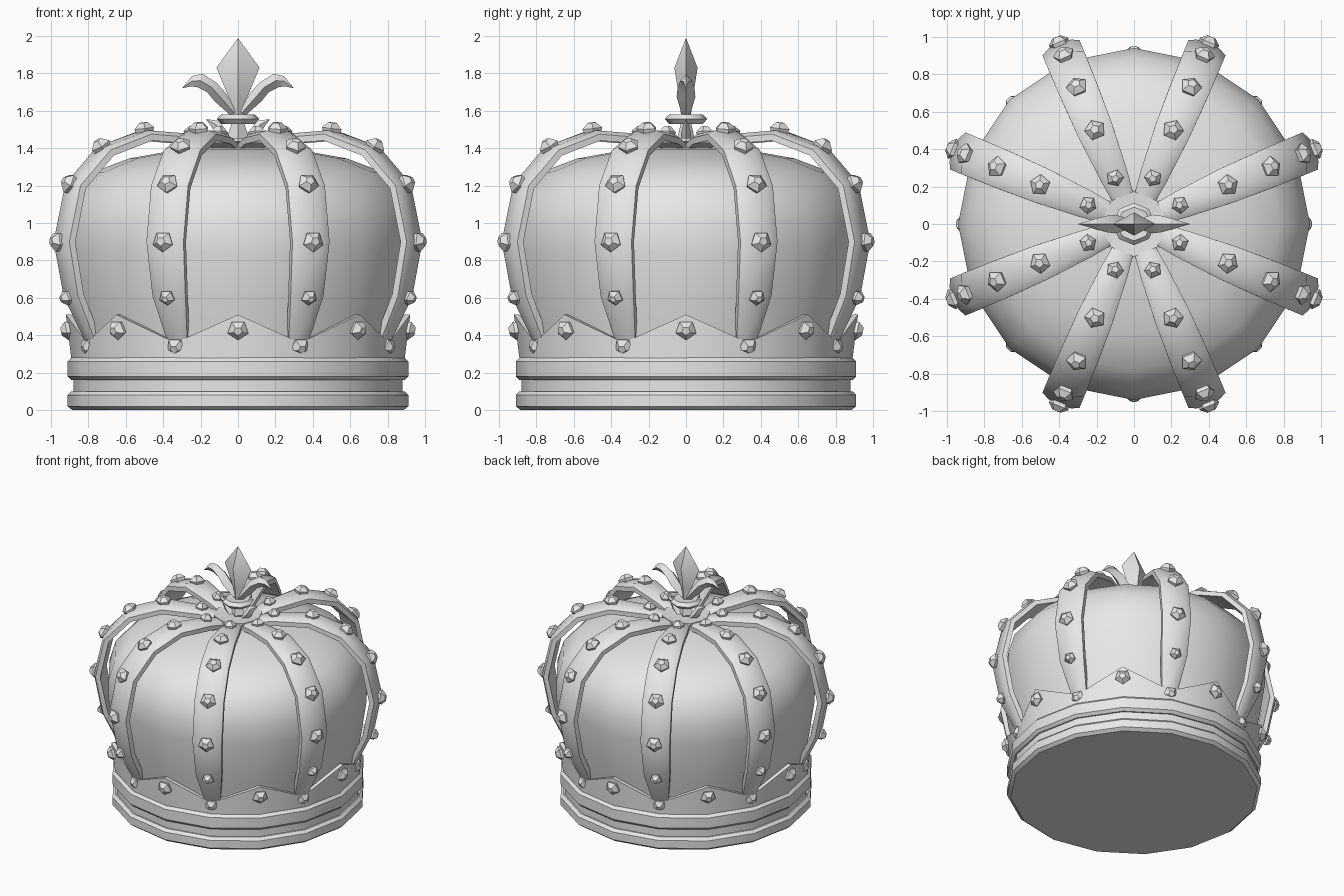
import bpy, math
from mathutils import Vector, Matrix

old = bpy.data.objects.get("Cube")
if old:
    bpy.data.objects.remove(old)

grey = bpy.data.materials.new("plain_light_grey")
grey.use_nodes = True
GREY = (0.8, 0.8, 0.8, 1)
grey.diffuse_color = GREY
grey.node_tree.nodes["Principled BSDF"].inputs["Base Color"].default_value = GREY

SIDES = 16
STEP = math.tau / SIDES


def build(name, verts, faces, angle=35):
    """Make an object with clean normals, smooth below the given angle."""
    import bmesh
    mesh = bpy.data.meshes.new(name)
    mesh.from_pydata([tuple(v) for v in verts], [], faces)
    bm = bmesh.new()
    bm.from_mesh(mesh)
    bmesh.ops.remove_doubles(bm, verts=bm.verts, dist=0.0005)
    bmesh.ops.recalc_face_normals(bm, faces=bm.faces)
    bm.to_mesh(mesh)
    bm.free()
    mesh.materials.append(grey)
    mesh.shade_smooth()
    mesh.set_sharp_from_angle(angle=math.radians(angle))
    obj = bpy.data.objects.new(name, mesh)
    bpy.context.collection.objects.link(obj)
    return obj


def skin(name, rows, caps=False, loop=False, angle=35):
    """Bridge equal closed rings of points."""
    n, m = len(rows[0]), len(rows)
    faces = []
    for i in range(m if loop else m - 1):
        for j in range(n):
            k, up = (j + 1) % n, (i + 1) % m
            faces.append((i * n + j, i * n + k, up * n + k, up * n + j))
    if caps:
        faces += [tuple(range(n)), tuple(range((m - 1) * n, m * n))]
    return build(name, [p for row in rows for p in row], faces, angle)


def polar(r, a, z):
    return Vector((r * math.cos(a), r * math.sin(a), z))


def lathe(name, profile, sides=SIDES, loop=False, angle=35):
    rows = [[polar(r, j * math.tau / sides, z) for j in range(sides)] for r, z in profile]
    return skin(name, rows, caps=not loop, loop=loop, angle=angle)


def gem(name, pos, normal, size):
    """Low five-sided cut stone, pointing downwards."""
    across = Vector((0, 0, 1)).cross(normal).normalized()
    up = normal.cross(across)
    rows = []
    for scale, height in ((0.85, -0.015), (1, 0.012), (0.42, 0.042)):
        ring = []
        for j in range(5):
            a = -math.pi / 2 + j * math.tau / 5
            ring.append(pos + size * scale * (across * math.cos(a) + up * math.sin(a) * 0.95)
                        + normal * height)
        rows.append(ring)
    skin(name, rows, caps=True, angle=25)


# Base rings
lathe("base_band", [(0.885, 0), (0.91, 0.02), (0.91, 0.08), (0.89, 0.1)])
lathe("recessed_band", [(0.88, 0.09), (0.88, 0.17)])
lathe("upper_band", [(0.89, 0.16), (0.91, 0.18), (0.91, 0.26), (0.89, 0.28)])

# Pointed rim, peaks every second vertex
rim = [[], [], [], []]
for j in range(SIDES):
    a, peak = j * STEP, j % 2 == 0
    r, z = (0.92, 0.51) if peak else (0.875, 0.36)
    for row, (rr, zz) in zip(rim, ((0.89, 0.27), (r, z), (r - 0.03, z), (0.85, 0.27))):
        row.append(polar(rr, a, zz))
    if peak:
        gem("rim_gem", polar(0.905, a, 0.43), polar(0.97, a, -0.2).normalized(), 0.058)
skin("pointed_rim", rim, loop=True)

# Padded cap
lathe("cap", [(0.83, 0.27), (0.9, 0.58), (0.94, 0.85), (0.94, 1.0), (0.895, 1.15),
              (0.78, 1.27), (0.58, 1.345), (0.3, 1.395), (0.08, 1.41)], angle=60)

# Arches: radius, height, half width, gem size
ARCH = [(0.84, 0.35, 0.055, 0.055), (0.965, 0.61, 0.095, 0.045), (1.02, 0.9, 0.107, 0.06),
        (0.955, 1.2, 0.107, 0.06), (0.78, 1.39, 0.105, 0.06), (0.54, 1.475, 0.097, 0.058),
        (0.27, 1.455, 0.075, 0.048), (0.12, 1.42, 0.055, 0)]
for k in range(8):
    a = (k + 0.5) * math.tau / 8
    out, side = polar(1, a, 0), polar(1, a + math.pi / 2, 0)
    rows = []
    for i, (r, z, w, size) in enumerate(ARCH):
        lo, hi = ARCH[max(i - 1, 0)], ARCH[min(i + 1, len(ARCH) - 1)]
        normal = (out * (hi[1] - lo[1]) + Vector((0, 0, lo[0] - hi[0]))).normalized()
        pos = out * r + Vector((0, 0, z))
        section = ((-w, 0), (-w * 0.6, 0.02), (w * 0.6, 0.02), (w, 0), (w, -0.035), (-w, -0.035))
        rows.append([pos + side * s + normal * h for s, h in section])
        if size:
            gem("arch_gem", pos + normal * 0.02, normal, size)
    skin("arch", rows, caps=True, angle=40)

# Hub and collar under the finial
lathe("hub", [(0.1, 1.4), (0.175, 1.435), (0.175, 1.455), (0.06, 1.445)], sides=8)
lathe("finial_collar", [(0.05, 1.535), (0.09, 1.53), (0.113, 1.555), (0.09, 1.58), (0.05, 1.575)],
      sides=8)


def petal(name, rows, flip=1):
    """Ridged leaf: each row is edge x, z, other edge x, z, ridge depth."""
    rings = []
    for x0, z0, x1, z1, d in rows:
        mx, mz = (x0 + x1) / 2, (z0 + z1) / 2
        rings.append([Vector((flip * x, y, z)) for x, y, z in
                      ((x0, 0, z0), (mx, -d, mz), (x1, 0, z1), (mx, d, mz))])
    skin(name, rings, caps=True, angle=30)


def upright(name, rows):
    petal(name, [(-w, z, w, z, d) for w, z, d in rows])


# Finial: centre leaf, stem, curled side leaves
upright("finial_centre_leaf", [(0.03, 1.56, 0.025), (0.045, 1.66, 0.035),
                               (0.115, 1.83, 0.062), (0.002, 1.985, 0.002)])
upright("finial_stem", [(0.002, 1.39, 0.002), (0.06, 1.455, 0.045), (0.02, 1.57, 0.02)])
for side_name, flip in (("left", 1), ("right", -1)):
    petal("finial_leaf_" + side_name,
          [(0.0, 1.6, 0.04, 1.575, 0.025), (0.07, 1.7, 0.125, 1.65, 0.05),
           (0.115, 1.75, 0.165, 1.7, 0.045), (0.19, 1.797, 0.215, 1.725, 0.03),
           (0.245, 1.785, 0.25, 1.73, 0.015), (0.297, 1.722, 0.299, 1.72, 0.001)], flip)
    petal("finial_lower_leaf_" + side_name,
          [(0.02, 1.44, 0.06, 1.41, 0.03), (0.07, 1.5, 0.12, 1.47, 0.025),
           (0.1, 1.545, 0.135, 1.505, 0.015), (0.168, 1.555, 0.17, 1.553, 0.001)], flip)
